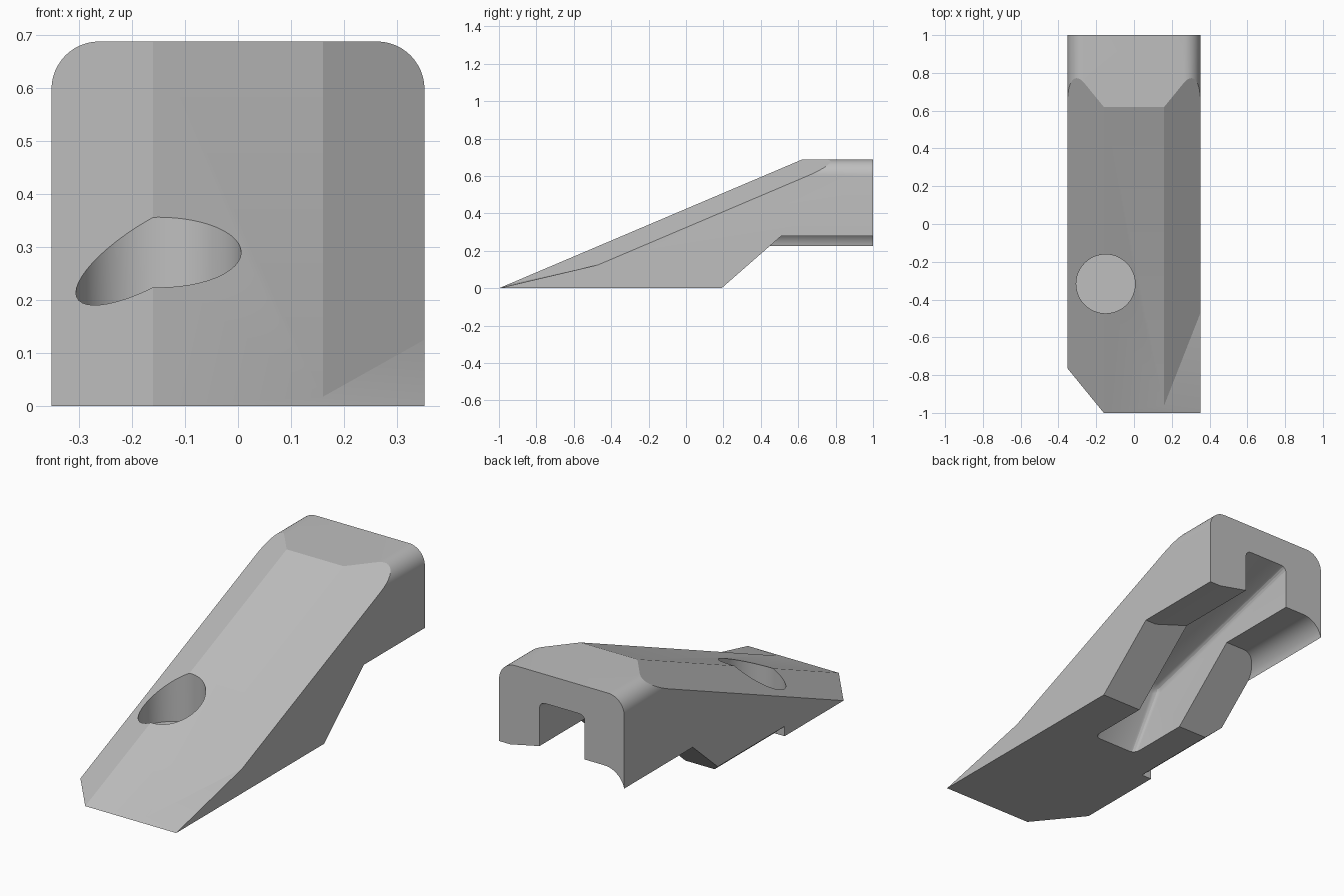
import bpy, bmesh
from math import sin, cos, radians
from mathutils import Vector

cube = bpy.data.objects.get("Cube")
if cube:
    bpy.data.objects.remove(cube, do_unlink=True)

W, H = 0.352, 0.688          # half width, full height
RIDGE, FACET_DROP = 0.16, 0.10
SLOPE = H / 1.62             # rise of the ramp
FACET = FACET_DROP / (W - RIDGE)


def arc(cx, cz, r, a0, a1, n=12):
    return [(cx + r * cos(radians(a0 + (a1 - a0) * i / n)),
             cz + r * sin(radians(a0 + (a1 - a0) * i / n))) for i in range(n + 1)]


def prism(profile, axis, lo, hi):
    """Extrude a closed 2D profile along x (profile y,z) or y (profile x,z)."""
    bm = bmesh.new()
    place = (lambda p, t: (t, p[0], p[1])) if axis == "x" else (lambda p, t: (p[0], t, p[1]))
    face = bm.faces.new([bm.verts.new(place(p, lo)) for p in profile])
    out = bmesh.ops.extrude_face_region(bm, geom=[face])
    verts = [g for g in out["geom"] if isinstance(g, bmesh.types.BMVert)]
    bmesh.ops.translate(bm, verts=verts, vec=Vector(place((0, 0), hi - lo)))
    bmesh.ops.recalc_face_normals(bm, faces=bm.faces)
    return bm


def trim(bm, point, normal):
    """Remove everything on the normal's side of a plane and close the cut."""
    geom = bm.verts[:] + bm.edges[:] + bm.faces[:]
    bmesh.ops.bisect_plane(bm, geom=geom, dist=1e-6, plane_co=point,
                           plane_no=normal, clear_outer=True)
    bmesh.ops.holes_fill(bm, edges=[e for e in bm.edges if e.is_boundary], sides=0)
    bmesh.ops.recalc_face_normals(bm, faces=bm.faces)


def add_object(name, bm):
    mesh = bpy.data.meshes.new(name)
    bm.to_mesh(mesh)
    bm.free()
    obj = bpy.data.objects.new(name, mesh)
    bpy.context.collection.objects.link(obj)
    return obj


def cylinder(r, lo, hi):
    bm = prism(arc(0, 0, r, 0, 352.5, 47), "y", lo, hi)
    for v in bm.verts:                       # stand it upright at the bolt position
        v.co = Vector((v.co.x - 0.15, v.co.z - 0.317, v.co.y))
    bmesh.ops.recalc_face_normals(bm, faces=bm.faces)
    return bm


# Body: block with rounded top edges, trimmed to the ramp and its right facet
r = 0.09
section = ([(-W, 0), (W, 0)] + arc(W - r, H - r, r, 0, 90)
           + arc(r - W, H - r, r, 90, 180))
bm = prism(section, "y", -1, 1)
trim(bm, (0, -1, 0), (0, -SLOPE, 1))
trim(bm, (-RIDGE, -1, 0), (-FACET, -SLOPE, 1))
body = add_object("wedge_clamp", bm)

cutters = []

# Left facet, stopping on a shallow lip at the front corner
big = [(-2, -2), (2, -2), (2, 2), (-2, 2)]
bm = prism(big, "y", -2, 2)
trim(bm, (RIDGE, -1, 0), (-FACET, SLOPE, -1))
trim(bm, (W, -1, 0), (-0.04, 0.236, -1))
cutters.append(add_object("facet_cutter", bm))

# Raised underside behind the foot
under = ([(0.5, -0.1), (0.5, 0.28), (0.29, 0.28), (0.125, 0.315)]
         + arc(-0.24, 0.2, 0.115, 90, 167) + [(-0.5, 0.225), (-0.5, -0.1)])
bm = prism(under, "y", -0.5, 1.2)
trim(bm, (0, 0.19, 0), (0, -0.875, 1))
cutters.append(add_object("underside_cutter", bm))

# Chamfer on the right lower edge of the foot
chamfer = [(-0.236, -0.05), (-0.41, 0.1), (-0.41, -0.05)]
cutters.append(add_object("chamfer_cutter", prism(chamfer, "y", -0.29, 0.4)))

# Central channel
channel = [(1.2, 0.594), (0.03, 0.28), (-0.215, -0.1), (1.2, -0.1)]
bm = prism(channel, "x", -0.13, 0.125)
bmesh.ops.bevel(bm, geom=bm.edges[:], offset=0.03, segments=4, profile=0.5,
                affect="EDGES")
cutters.append(add_object("channel_cutter", bm))

# Bolt hole and counterbore
cutters.append(add_object("bolt_hole_cutter", cylinder(0.098, -0.2, 0.6)))
cutters.append(add_object("counterbore_cutter", cylinder(0.156, 0.1, 0.8)))

bpy.ops.object.select_all(action="DESELECT")
bpy.context.view_layer.objects.active = body
body.select_set(True)
for cutter in cutters:
    mod = body.modifiers.new(cutter.name, "BOOLEAN")
    mod.operation, mod.solver, mod.object = "DIFFERENCE", "EXACT", cutter
    bpy.ops.object.modifier_apply(modifier=mod.name)
    bpy.data.objects.remove(cutter, do_unlink=True)

# Material
grey = bpy.data.materials.new("plain grey")
grey.use_nodes = True
color = (0.52, 0.52, 0.52, 1)
grey.diffuse_color = color
grey.node_tree.nodes["Principled BSDF"].inputs["Base Color"].default_value = color
body.data.materials.clear()
body.data.materials.append(grey)
bpy.ops.object.shade_smooth_by_angle(angle=radians(20))
